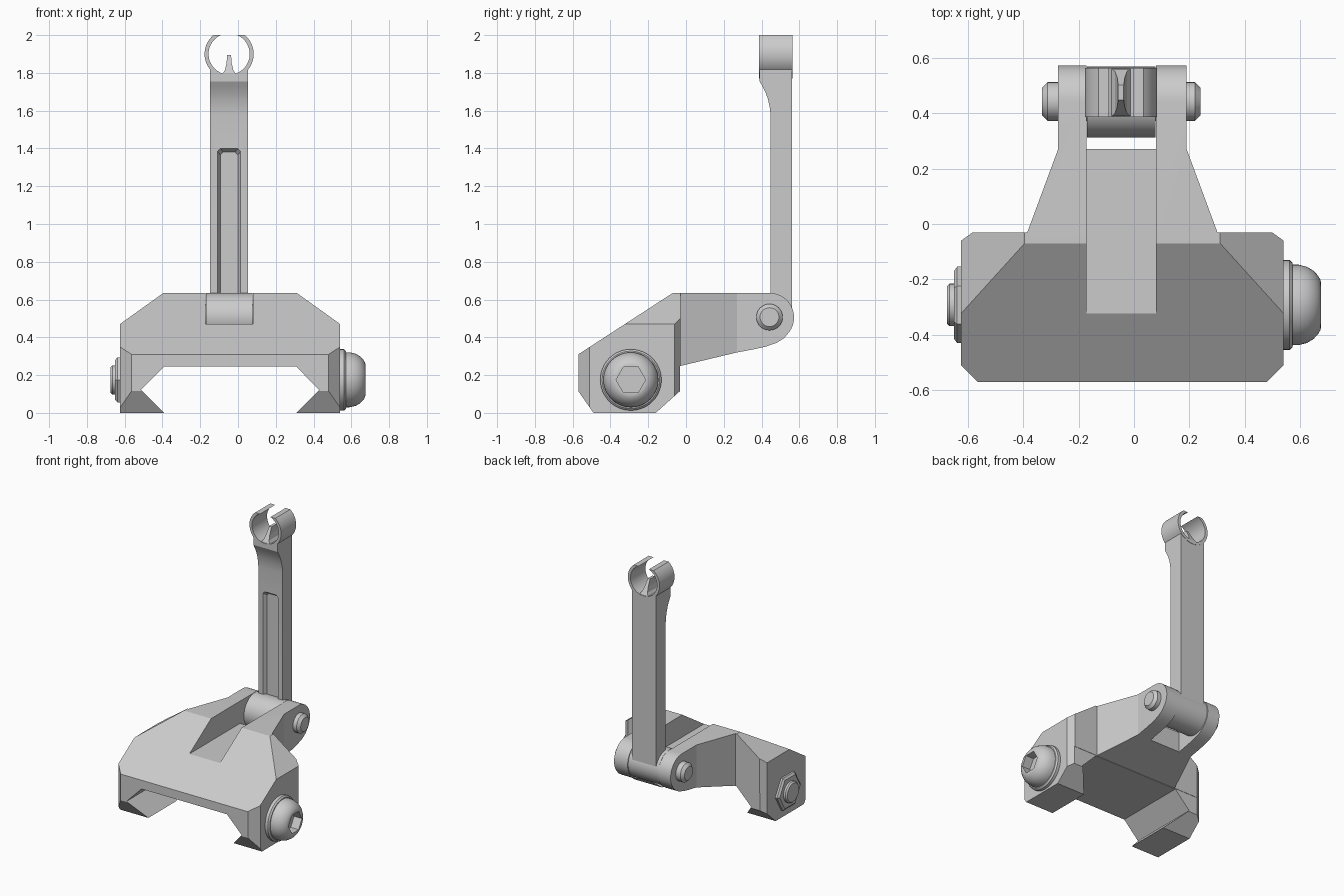
import bpy, bmesh
from math import sin, cos, radians, pi

if "Cube" in bpy.data.objects:
    bpy.data.objects.remove(bpy.data.objects["Cube"])

CX = -0.042                      # symmetry plane of the body


def finish(name, bm, smooth=None):
    bmesh.ops.recalc_face_normals(bm, faces=bm.faces)
    me = bpy.data.meshes.new(name)
    bm.to_mesh(me)
    bm.free()
    ob = bpy.data.objects.new(name, me)
    bpy.context.collection.objects.link(ob)
    if smooth:
        shade(ob, smooth)
    return ob


def shade(ob, angle=30):
    bpy.ops.object.select_all(action='DESELECT')
    ob.select_set(True)
    bpy.context.view_layer.objects.active = ob
    bpy.ops.object.shade_smooth_by_angle(angle=radians(angle))


def prism(name, axis, pts, a, b):
    """Extrude a 2D outline along an axis from a to b."""
    put = {'x': lambda u, v, w: (w, u, v),
           'y': lambda u, v, w: (u, w, v),
           'z': lambda u, v, w: (u, v, w)}[axis]
    bm = bmesh.new()
    lo = [bm.verts.new(put(u, v, a)) for u, v in pts]
    hi = [bm.verts.new(put(u, v, b)) for u, v in pts]
    bm.faces.new(lo)
    bm.faces.new(hi)
    for i in range(len(pts)):
        j = (i + 1) % len(pts)
        bm.faces.new((lo[i], lo[j], hi[j], hi[i]))
    return finish(name, bm)


def lathe_x(name, prof, y, z, n=48):
    """Closed turned part: (x, radius) rings around an x axis."""
    bm = bmesh.new()
    rings = [[bm.verts.new((x, y + r * cos(2 * pi * k / n), z + r * sin(2 * pi * k / n)))
              for k in range(n)] for x, r in prof]
    for p, q in zip(rings, rings[1:]):
        for k in range(n):
            m = (k + 1) % n
            bm.faces.new((p[k], p[m], q[m], q[k]))
    bm.faces.new(rings[0])
    bm.faces.new(rings[-1])
    return finish(name, bm, 30 if n > 8 else None)


def boolean(ob, cutter, op):
    mod = ob.modifiers.new(op, 'BOOLEAN')
    mod.operation, mod.object, mod.solver = op, cutter, 'EXACT'
    bpy.ops.object.select_all(action='DESELECT')
    ob.select_set(True)
    bpy.context.view_layer.objects.active = ob
    bpy.ops.object.modifier_apply(modifier=mod.name)
    bpy.data.objects.remove(cutter)


def mirrored(half, c=CX):
    """Half outline (offset from centre) -> full closed outline."""
    return [(c + u, v) for u, v in half] + [(c - u, v) for u, v in reversed(half)]


def arc(cx, cy, r, a0, a1, n):
    return [(cx + r * cos(radians(a0 + (a1 - a0) * i / n)),
             cy + r * sin(radians(a0 + (a1 - a0) * i / n))) for i in range(n + 1)]


# base: side outline trimmed by the plan and front outlines
side = [(-.49, 0), (-.57, .115), (-.57, .31), (-.07, .635)]
side += arc(.442, .505, .13, 90, -35, 16)
side += [(.52, .396), (.48, .371), (.42, .35), (.36, .337), (.27, .32),
         (-.032, .248), (-.032, .115), (-.16, 0)]
base = prism("clamp_base", 'x', side, -1, 1)
plan = mirrored([(.52, -.7), (.52, -.57), (.582, -.51), (.582, -.06), (.54, -.03),
                 (.343, -.03), (.232, .27), (.232, .7)])
plan = mirrored([(.392, -.7), (.582, -.51), (.582, -.06), (.54, -.03),
                 (.343, -.03), (.232, .27), (.232, .7)])
boolean(base, prism("plan_cut", 'z', plan, -1, 1), 'INTERSECT')
front = mirrored([(.35, .245), (.472, .122), (.25, -.1), (.8, -.1),
                  (.8, .3145), (.12, .802)])
boolean(base, prism("front_cut", 'y', front, -1, 1), 'INTERSECT')
slot = [(-.6, .47), (.27, .47), (.27, .1), (.8, .1), (.8, .9), (-.6, .9)]
boolean(base, prism("slot_cut", 'x', slot, -.172, .079), 'DIFFERENCE')
shade(base, 20)

# hinge barrel and pin
lathe_x("hinge_barrel", [(-.17, .128), (.077, .128)], .44, .507)
lathe_x("hinge_pin", [(-.332, .05), (-.312, .07), (.22, .07), (.24, .05)], .442, .507, 32)

# upright post with flared head, sighting recess and ring seat
PX = -.047
leg = [(.56, .47), (.56, 1.83), (.39, 1.83), (.39, 1.755), (.405, 1.728), (.422, 1.695),
       (.434, 1.66), (.443, 1.62), (.448, 1.575), (.448, .47)]
post = prism("upright_post", 'x', leg, PX - .1, PX + .1)
boolean(post, prism("seat_cut", 'y', arc(PX, 1.9, .12, 0, 352.5, 47), .2, .8), 'DIFFERENCE')

bm = bmesh.new()
loops = []
for y, w, z0, z1 in ((.44, .066, .6, 1.405), (.475, .046, .6, 1.38)):
    loops.append([bm.verts.new(p) for p in ((PX - w, y, z0), (PX + w, y, z0),
                                            (PX + w, y, z1 - .015), (PX + w - .015, y, z1),
                                            (PX - w + .015, y, z1), (PX - w, y, z1 - .015))])
for i in range(6):
    j = (i + 1) % 6
    bm.faces.new((loops[0][i], loops[0][j], loops[1][j], loops[1][i]))
bm.faces.new(loops[0])
bm.faces.new(loops[1])
boolean(post, finish("recess_cut", bm), 'DIFFERENCE')
shade(post, 25)

# open ring at the top
ring = arc(PX, 1.9, .13, 51, -231, 48) + arc(PX, 1.9, .109, -247, 67, 48)
shade(prism("open_ring", 'y', ring, .387, .563))

# aiming blade inside the ring
blade = prism("aiming_blade", 'y',
              mirrored([(.038, 1.785), (.036, 1.795), (.022, 1.815), (.014, 1.85), (.01, 1.896)], PX),
              .3, .7)
boolean(blade, prism("blade_cut", 'x', [(.39, 1.76), (.39, 1.8), (.45, 1.9), (.5, 1.9),
                                        (.56, 1.8), (.56, 1.76)], -.5, .5), 'INTERSECT')

# clamp screw: washer, domed head with hex socket
SY, SZ = -.292, .175
lathe_x("screw_washer", [(.53, .162), (.562, .162), (.572, .152)], SY, SZ)
head = lathe_x("screw_head", [(.56, .146), (.595, .145), (.625, .137), (.648, .123),
                              (.664, .106), (.673, .09), (.675, .08)], SY, SZ)
boolean(head, lathe_x("socket_cut", [(.61, .078), (.8, .078)], SY, SZ, 6), 'DIFFERENCE')
shade(head)

# hex nut and screw tip on the other side
lathe_x("hex_nut", [(-.65, .122), (-.638, .138), (-.61, .138)], SY, SZ, 6)
lathe_x("screw_tip", [(-.675, .068), (-.665, .077), (-.63, .077)], SY, SZ, 32)
